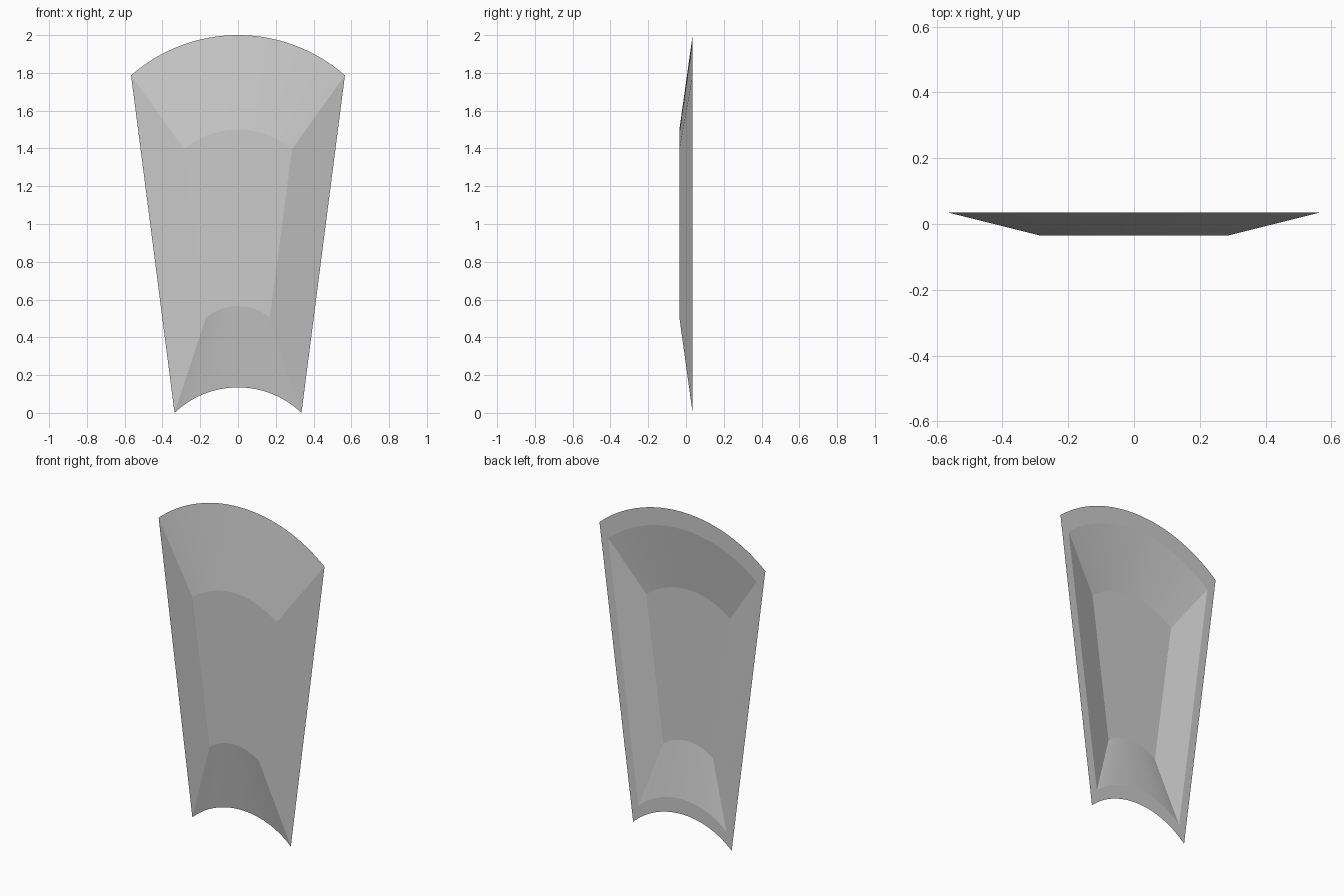
import bpy, bmesh, math

if "Cube" in bpy.data.objects:
    bpy.data.objects.remove(bpy.data.objects["Cube"])

N = 32           # segments per arc
Y = 0.035        # half depth
WALL = 0.015     # shell thickness along y


def arc(half, z_corner, z_apex):
    """Circular arc from -half to +half with the given corner and apex heights."""
    sag = z_apex - z_corner
    r = (half ** 2 + sag ** 2) / (2 * sag)
    a = math.asin(half / r)
    return [(r * math.sin(t), z_apex - r + r * math.cos(t))
            for t in (a * (2 * i / N - 1) for i in range(N + 1))]


def mix(p, q, f):
    return [(a[0] + (b[0] - a[0]) * f, a[1] + (b[1] - a[1]) * f) for a, b in zip(p, q)]


# Outline and raised panel: top arc left to right, then bottom arc right to left
outline = arc(0.566, 1.787, 2.0) + arc(0.336, 0.0, 0.135)[::-1]
panel = arc(0.286, 1.397, 1.5) + arc(0.169, 0.505, 0.565)[::-1]
opening = mix(outline, panel, WALL / (2 * Y))

bm = bmesh.new()


def ring(points, y):
    return [bm.verts.new((x, y, z)) for x, z in points]


def bridge(a, b):
    n = len(a)
    for i in range(n):
        j = (i + 1) % n
        bm.faces.new((a[i], a[j], b[j], b[i]))


def cap(r):
    n = len(r)
    for i in range(N):
        bm.faces.new((r[i], r[i + 1], r[n - 2 - i], r[n - 1 - i]))


rim_outer = ring(outline, Y)
front = ring(panel, -Y)
rim_inner = ring(opening, Y)
floor = ring(panel, -Y + WALL)

# Bevelled front, flat back rim, hollow cavity
bridge(rim_outer, front)
bridge(rim_outer, rim_inner)
bridge(rim_inner, floor)
cap(front)
cap(floor)
bmesh.ops.recalc_face_normals(bm, faces=bm.faces)

mesh = bpy.data.meshes.new("curved_panel")
bm.to_mesh(mesh)
bm.free()
obj = bpy.data.objects.new("curved_panel", mesh)
bpy.context.collection.objects.link(obj)

# Smooth the arcs, keep the bevel edges sharp
bpy.context.view_layer.objects.active = obj
obj.select_set(True)
bpy.ops.object.shade_smooth_by_angle(angle=math.radians(6))
